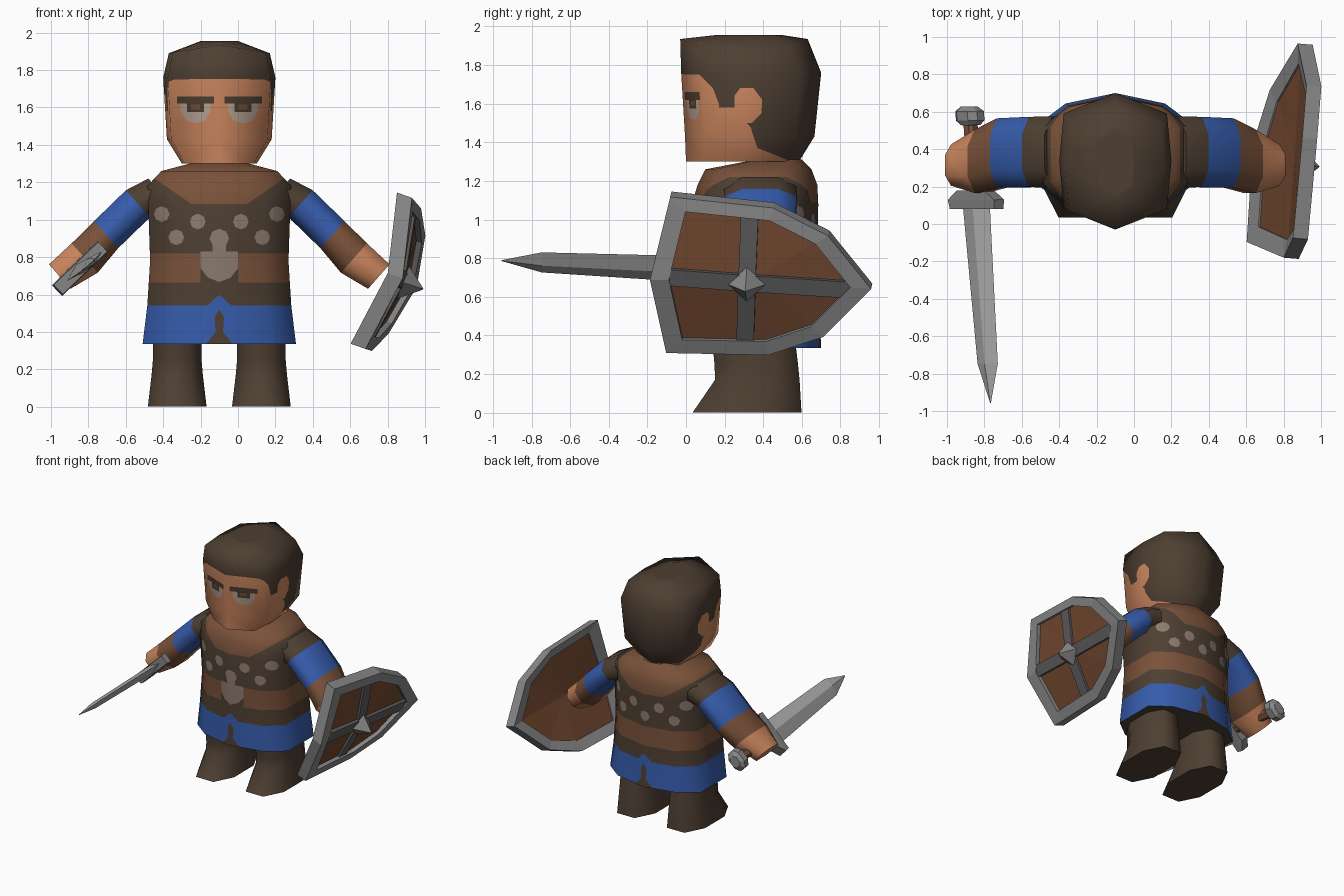
import bpy, bmesh, math
from mathutils import Vector
from mathutils.bvhtree import BVHTree
from mathutils.geometry import barycentric_transform

if "Cube" in bpy.data.objects:
    bpy.data.objects.remove(bpy.data.objects["Cube"], do_unlink=True)

PALETTE = {"skin": "CD875F", "dark_brown": "4E3F32", "leather": "7A523A", "blue": "365CAC",
           "steel": "878787", "bright_steel": "AAAAAA", "dark_steel": "5C5C5C",
           "wood": "734830", "stud": "8C7A6E", "eye_white": "B9A596"}
MATS = {}
for name, code in PALETTE.items():
    rgb = [((int(code[i:i + 2], 16) / 255 + .055) / 1.055) ** 2.4 for i in (0, 2, 4)]
    m = bpy.data.materials.new(name)
    m.use_nodes = True
    m.diffuse_color = (*rgb, 1)
    m.node_tree.nodes["Principled BSDF"].inputs["Base Color"].default_value = (*rgb, 1)
    MATS[name] = m

CX = -.1  # middle of the body


def stamp(bm, layer, index, axis, poly, test):
    """Cut a convex outline, projected along an axis, into the faces and colour it."""
    lift = lambda p: Vector((0, *p)) if axis == 0 else Vector((p[0], 0, p[1]))
    pts = [lift(p) for p in poly]
    mid = sum(pts, Vector()) / len(pts)
    use = (1, 2) if axis == 0 else (0, 2)
    bm.normal_update()
    for f in bm.faces:
        near = all(min(v.co[k] for v in f.verts) < max(p[k] for p in pts) and
                   max(v.co[k] for v in f.verts) > min(p[k] for p in pts) for k in use)
        f[layer] = int(near and test(f))
    side = Vector((1, 0, 0)) if axis == 0 else Vector((0, 1, 0))
    for a, b in zip(pts, pts[1:] + pts[:1]):
        no = (b - a).cross(side).normalized()
        if (mid - a).dot(no) > 0:
            no = -no
        faces = [f for f in bm.faces if f[layer]]
        edges = {e for f in faces for e in f.edges}
        verts = {v for f in faces for v in f.verts}
        bmesh.ops.bisect_plane(bm, geom=faces + list(edges) + list(verts), dist=1e-5,
                               plane_co=a, plane_no=no)
        for f in bm.faces:
            if f[layer] and (f.calc_center_median() - a).dot(no) > 0:
                f[layer] = 0
    for f in bm.faces:
        if f[layer]:
            f.material_index = index


def loft(name, rings, colours, loop=False, smooth=False, stamps=()):
    """Skin a list of rings; one colour per segment, then stamped colours."""
    bm = bmesh.new()
    cap = bm.faces.layers.int.new("cap")
    mark = bm.faces.layers.int.new("mark")
    n = len(rings)
    if isinstance(colours, str):
        colours = [colours] * (n if loop else n - 1)
    slots = list(dict.fromkeys(list(colours) + [s[0] for s in stamps]))
    vs = [[bm.verts.new(p) for p in r] for r in rings]
    for i, colour in enumerate(colours):
        a, b = vs[i], vs[(i + 1) % n]
        for k in range(len(a)):
            j = (k + 1) % len(a)
            bm.faces.new((a[k], a[j], b[j], b[k])).material_index = slots.index(colour)
    if not loop:
        for r, colour in ((vs[0], colours[0]), (vs[-1], colours[-1])):
            f = bm.faces.new(r)
            f[cap], f.material_index = 1, slots.index(colour)
    bmesh.ops.recalc_face_normals(bm, faces=bm.faces[:])
    normals = []
    if smooth:
        bmesh.ops.triangulate(bm, faces=bm.faces[:])
        bm.normal_update()
        bm.faces.ensure_lookup_table()
        soft = {v: sum((l.face.normal * l.calc_angle() for l in v.link_loops
                        if not l.face[cap]), Vector()).normalized() for v in bm.verts}
        tris = [[v.co.copy() for v in f.verts] + [soft[v] for v in f.verts] for f in bm.faces]
        tree = BVHTree.FromBMesh(bm)
        for colour, axis, poly, test in stamps:
            stamp(bm, mark, slots.index(colour), axis, poly, test)
        bm.normal_update()
        for f in bm.faces:
            for l in f.loops:
                loc, _, i, _ = tree.find_nearest(l.vert.co)
                normals.append(f.normal.copy() if f[cap] else
                               barycentric_transform(loc, *tris[i]).normalized())
    for key in ("mark", "cap"):
        bm.faces.layers.int.remove(bm.faces.layers.int[key])
    me = bpy.data.meshes.new(name)
    bm.to_mesh(me)
    bm.free()
    for s in slots:
        me.materials.append(MATS[s])
    if smooth:
        me.polygons.foreach_set("use_smooth", [True] * len(me.polygons))
        me.normals_split_custom_set(normals)
    ob = bpy.data.objects.new(name, me)
    bpy.context.collection.objects.link(ob)
    return ob


def section(half):
    return half + [(-u, v) for u, v in reversed(half) if u > 0]


def ring(sec, cx, z, hw, yf, yb, drop=0):
    return [Vector((cx + u * hw, (yf + yb) / 2 + v * (yb - yf) / 2, z - drop * abs(u)))
            for u, v in sec]


def disc(x, z, r, n=8):
    return [(x + r * math.cos(math.tau * k / n), z + r * math.sin(math.tau * k / n))
            for k in range(n)]


def rect(x0, x1, z0, z1):
    return [(x0, z0), (x1, z0), (x1, z1), (x0, z1)]


def shift(poly, dx=CX):
    return [(x + dx, z) for x, z in poly]


front = lambda f: f.normal.y < -.1
back = lambda f: f.normal.y > .1
around = lambda f: f.normal.z > -.9
anywhere = lambda f: True
OCT = section([(.5, -1), (1, -.45), (1, .45), (.5, 1)])

# Head: hair is the base, the face and ears are cut in from the side
HEAD = section([(0, -1), (.92, -.7), (1, 0), (.92, .7), (0, 1)])
face_cuts = [
    [(-.1, 1.2), (-.1, 1.755), (.07, 1.75), (.1, 1.72), (.14, 1.68), (.17, 1.6), (.17, 1.2)],
    [(.16, 1.2), (.16, 1.58), (.25, 1.58), (.34, 1.47), (.34, 1.2)],
    [(.34, 1.2), (.34, 1.46), (.37, 1.37), (.37, 1.2)],
    [(.37, 1.2), (.37, 1.37), (.45, 1.34), (.59, 1.28), (.59, 1.2)],
    [(.25, 1.5), (.25, 1.64), (.28, 1.68), (.35, 1.68), (.395, 1.62), (.39, 1.55), (.34, 1.5)]]
head_stamps = [("skin", 0, p, anywhere) for p in face_cuts]
eye = [(-.08, 1.64), (-.08, 1.58), (-.05, 1.53), (0, 1.515), (.05, 1.53), (.08, 1.58), (.08, 1.64)]
for s in (-1, 1):
    ex = CX + s * .127
    head_stamps += [
        ("eye_white", 1, shift(eye, ex), front),
        ("dark_brown", 1, rect(ex - .045, ex + .045, 1.575, 1.64), front),
        ("leather", 1, rect(ex - .025, ex + .025, 1.59, 1.615), front),
        ("dark_brown", 1, rect(ex - .1, ex + .1, 1.62, 1.66), front)]
loft("head", [ring(HEAD, CX, *r) for r in (
    (1.30, .2, 0, .585), (1.43, .28, -.005, .665), (1.76, .3, -.025, .70),
    (1.935, .27, -.03, .63, .045), (1.955, .1, .15, .5))],
    "dark_brown", smooth=True, stamps=head_stamps)

# Tunic: yoke, belt, skirt, studs and emblem cut into the surface
TORSO = section([(0, -1), (.65, -.83), (1, -.5), (1, .5), (.65, .83), (0, 1)])
yoke = [(-.4, 1.4), (-.36, 1.23), (-.15, 1.085), (.15, 1.085), (.36, 1.23), (.4, 1.4)]
tunic_stamps = [(c, 1, shift(p), t) for c, p, t in (
    ("blue", rect(-1, 1, .2, .54), around),
    ("blue", [(-.07, .535), (.07, .535), (0, .6)], around),
    ("dark_brown", [(-.1, .3), (-.02, .4), (.02, .4), (.1, .3)], around),
    ("dark_brown", [(-.02, .4), (-.025, .48), (0, .52), (.025, .48), (.02, .4)], around),
    ("leather", rect(-1, 1, .665, .82), around),
    ("dark_brown", rect(-.1, .1, .66, .825), front),
    ("leather", yoke, around),
    ("stud", disc(0, .9, .052), front),
    ("stud", rect(-.035, .035, .82, .88), front),
    ("stud", [(-.1, .83), (.1, .83), (.1, .74), (.06, .69), (0, .667), (-.06, .69), (-.1, .74)], front))]
for x, z in ((.308, 1.03), (.115, .99), (.23, .906)):
    for sx in (-x, x):
        tunic_stamps += [("stud", 1, disc(CX + sx, z, .042), t) for t in (front, back)]
tunic_stamps.append(("stud", 1, disc(CX, .906, .042), back))
loft("tunic", [ring(TORSO, CX, *r) for r in (
    (.335, .41, .04, .70), (.54, .385, .04, .69), (.78, .37, .05, .68), (1.08, .38, .03, .685),
    (1.18, .385, .06, .68), (1.26, .31, .10, .65), (1.31, .12, .36, .60))],
    ["dark_brown"] * 5 + ["leather"], smooth=True, stamps=tunic_stamps)

# Arms and legs
for s, side in ((1, "left"), (-1, "right")):
    up = Vector((s * .66, 0, .75))
    arm = [[Vector((CX + s * x, y + u * d, z)) + up * v * h for u, v in OCT]
           for x, y, z, h, d in ((.30, .385, 1.13, .12, .19), (.435, .385, 1.085, .097, .188),
                                 (.605, .38, .92, .097, .185), (.72, .335, .795, .105, .17),
                                 (.853, .315, .696, .087, .11))]
    loft(side + "_arm", arm, ["dark_brown", "blue", "leather", "skin"], smooth=True)
    loft(side + "_leg", [ring(OCT, CX + s * .225, *r) for r in (
        (0, .157, .034, .598), (.17, .137, .15, .588), (.25, .13, .148, .58), (.42, .13, .13, .56))],
        "dark_brown", smooth=True)

# Sword, laid out along its own axis
AXIS = Vector((.0717, -1, .045)).normalized()
WIDE = Vector((.72, 0, .69)).normalized()
THIN = AXIS.cross(WIDE)
HILT = Vector((-.843, .1, .74))


def sword_ring(sec, t, w, h):
    return [HILT + WIDE * u * w + THIN * v * h + AXIS * t for u, v in sec]


DIAMOND = [(-1, 0), (0, -1), (1, 0), (0, 1)]
BOX = [(-1, -1), (1, -1), (1, 1), (-1, 1)]
loft("sword_blade", [sword_ring(DIAMOND, *r) for r in (
    (0, .1, .03), (.85, .075, .024), (1.06, .003, .002))], "bright_steel")
loft("sword_guard", [sword_ring(BOX, *r) for r in (
    (-.08, .1, .04), (-.03, .17, .04), (.02, .165, .035))], "steel")
loft("sword_grip", [sword_ring(OCT, t, .036, .036) for t in (-.45, 0)], "leather")
loft("sword_pommel", [sword_ring(OCT, *r) for r in (
    (-.53, .045, .04), (-.505, .08, .06), (-.455, .08, .06), (-.43, .05, .045))], "steel")

# Shield: a sheet bowed outwards, tilted away from the body
OUT = Vector((.94, -.08, -.33)).normalized()


def sheet(y, z, off):
    bow = .08 * (1 - ((z - .7) / .38) ** 2)
    return Vector((.485 + .35 * z + .08 * y + bow, y, z)) + OUT * off


outline = [(-.075, 1.145), (.458, 1.088), (.743, .943), (.965, .668),
           (.717, .42), (.433, .326), (-.096, .337), (-.18, .715)]


def scaled(k):
    return [(.36 + (y - .36) * k, .7 + (z - .7) * k) for y, z in outline]


loft("shield_rim", [[sheet(*o, 0), sheet(*o, .085), sheet(*i, .075), sheet(*i, .01)]
                    for o, i in zip(outline, scaled(.82))], "steel", loop=True)
loft("shield_panel", [[sheet(*p, off) for p in scaled(k)] for k, off in (
    (.03, .02), (.84, .02), (.84, .045), (.03, .045))], "wood")
for name, path, dy, dz in (
        ("shield_upright_bar", ((.335, 1.06), (.32, .69), (.31, .36)), .045, 0),
        ("shield_cross_bar", ((-.08, .72), (.32, .69), (.86, .655)), 0, .042)):
    loft(name, [[sheet(y - dy, z - dz, .03), sheet(y + dy, z + dz, .03),
                 sheet(y + dy, z + dz, .066), sheet(y - dy, z - dz, .066)] for y, z in path],
         "dark_steel")
loft("shield_boss", [[sheet(.32 + u * r, .685 + v * r * .88, off) for u, v in DIAMOND]
                     for r, off in ((.1, .06), (.003, .17))], "steel")
